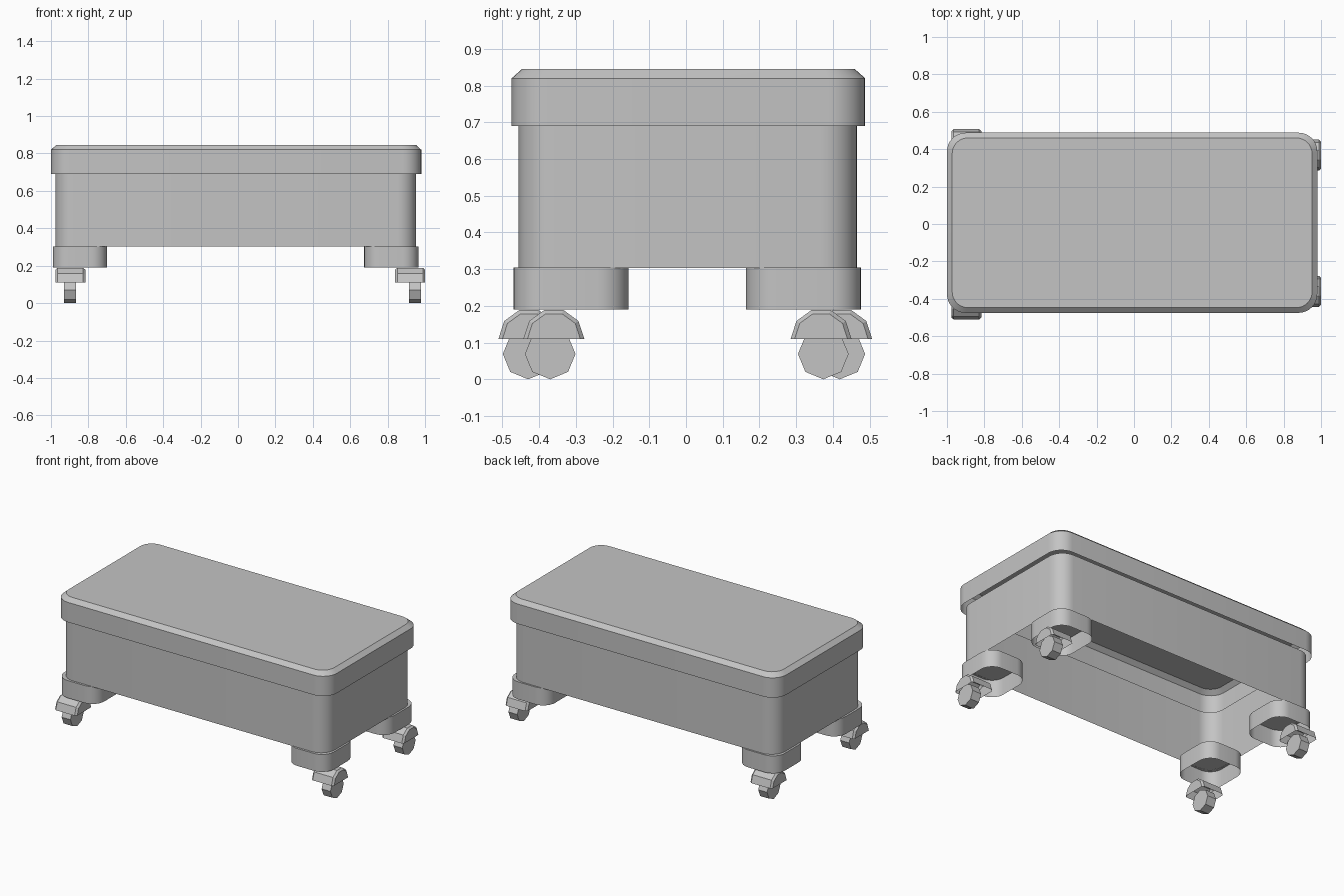
import bpy, bmesh
from math import sin, cos, pi, radians

cube = bpy.data.objects.get("Cube")
if cube:
    bpy.data.objects.remove(cube)

grey = bpy.data.materials.new("plain grey")
grey.use_nodes = True
colour = (0.55, 0.55, 0.55, 1)
grey.diffuse_color = colour
grey.node_tree.nodes["Principled BSDF"].inputs["Base Color"].default_value = colour


def finish(name, bm, smooth=True):
    bmesh.ops.recalc_face_normals(bm, faces=bm.faces)
    mesh = bpy.data.meshes.new(name)
    bm.to_mesh(mesh)
    bm.free()
    mesh.materials.append(grey)
    obj = bpy.data.objects.new(name, mesh)
    bpy.context.collection.objects.link(obj)
    if smooth:
        bpy.ops.object.select_all(action="DESELECT")
        obj.select_set(True)
        bpy.context.view_layer.objects.active = obj
        bpy.ops.object.shade_smooth_by_angle(angle=radians(30))
    return obj


def loft(rings, caps):
    """Join equal rings of points; caps lists the ring indices to close."""
    bm = bmesh.new()
    loops = [[bm.verts.new(p) for p in ring] for ring in rings]
    for a, b in zip(loops, loops[1:]):
        for i in range(len(a)):
            j = (i + 1) % len(a)
            bm.faces.new((a[i], a[j], b[j], b[i]))
    for i in caps:
        bm.faces.new(loops[i])
    return bm


def rounded_ring(x0, x1, y0, y1, r, z, inset=0.0, steps=8):
    r -= inset * 0.6
    x0, x1, y0, y1 = x0 + inset + r, x1 - inset - r, y0 + inset + r, y1 - inset - r
    corners = [(x1, y1), (x0, y1), (x0, y0), (x1, y0)]
    points = []
    for k, (cx, cy) in enumerate(corners):
        for s in range(steps + 1):
            a = (k + s / steps) * pi / 2
            points.append((cx + r * cos(a), cy + r * sin(a), z))
    return points


# Lid: open underneath, with a chamfered top
lid = (-1.0, 0.98, -0.475, 0.488, 0.1)
finish("lid", loft([rounded_ring(*lid, 0.69), rounded_ring(*lid, 0.82),
                    rounded_ring(*lid, 0.845, 0.028)], [2]))

# Body: open wall reaching up to the lid
body = (-0.977, 0.953, -0.456, 0.466, 0.1)
finish("body", loft([rounded_ring(*body, 0.303), rounded_ring(*body, 0.69)], []))

# Feet: rounded cups, closed at the top
for side, x0 in (("right", -0.99), ("left", 0.675)):
    for end, y0 in (("front", -0.47), ("back", 0.163)):
        foot = (x0, x0 + 0.29, y0, y0 + 0.314, 0.085)
        finish(f"{end}_{side}_foot",
               loft([rounded_ring(*foot, 0.19), rounded_ring(*foot, 0.304)], [1]))


def arc(x, y, z, r, sides, count):
    """Points of a regular polygon standing across x."""
    return [(x, y + r * cos(2 * pi * i / sides), z + r * sin(2 * pi * i / sides))
            for i in range(count)]


def caster(name, x, y, wheel_x, wheel_y):
    # Hood: half of a ten-sided drum with bevelled ends, open below
    sections = [(-0.08, 0.072), (-0.068, 0.083), (0.068, 0.083), (0.08, 0.072)]
    hood = loft([arc(x + dx, y, 0.11, r, 10, 6) for dx, r in sections], [0, 3])
    bottom = [f for f in hood.faces if all(v.co.z < 0.112 for v in f.verts)]
    bmesh.ops.delete(hood, geom=bottom, context="FACES")
    finish(name + "_hood", hood, smooth=False)
    # Wheel: eight-sided disc
    wheel = loft([arc(wheel_x + dx, wheel_y, 0.069, 0.069, 8, 8)
                  for dx in (-0.032, 0.032)], [0, 1])
    finish(name + "_wheel", wheel, smooth=False)


caster("front_right_caster", -0.896, -0.428, -0.898, -0.43)
caster("back_right_caster", -0.896, 0.424, -0.898, 0.419)
caster("front_left_caster", 0.92, -0.36, 0.946, -0.37)
caster("back_left_caster", 0.92, 0.368, 0.946, 0.374)
